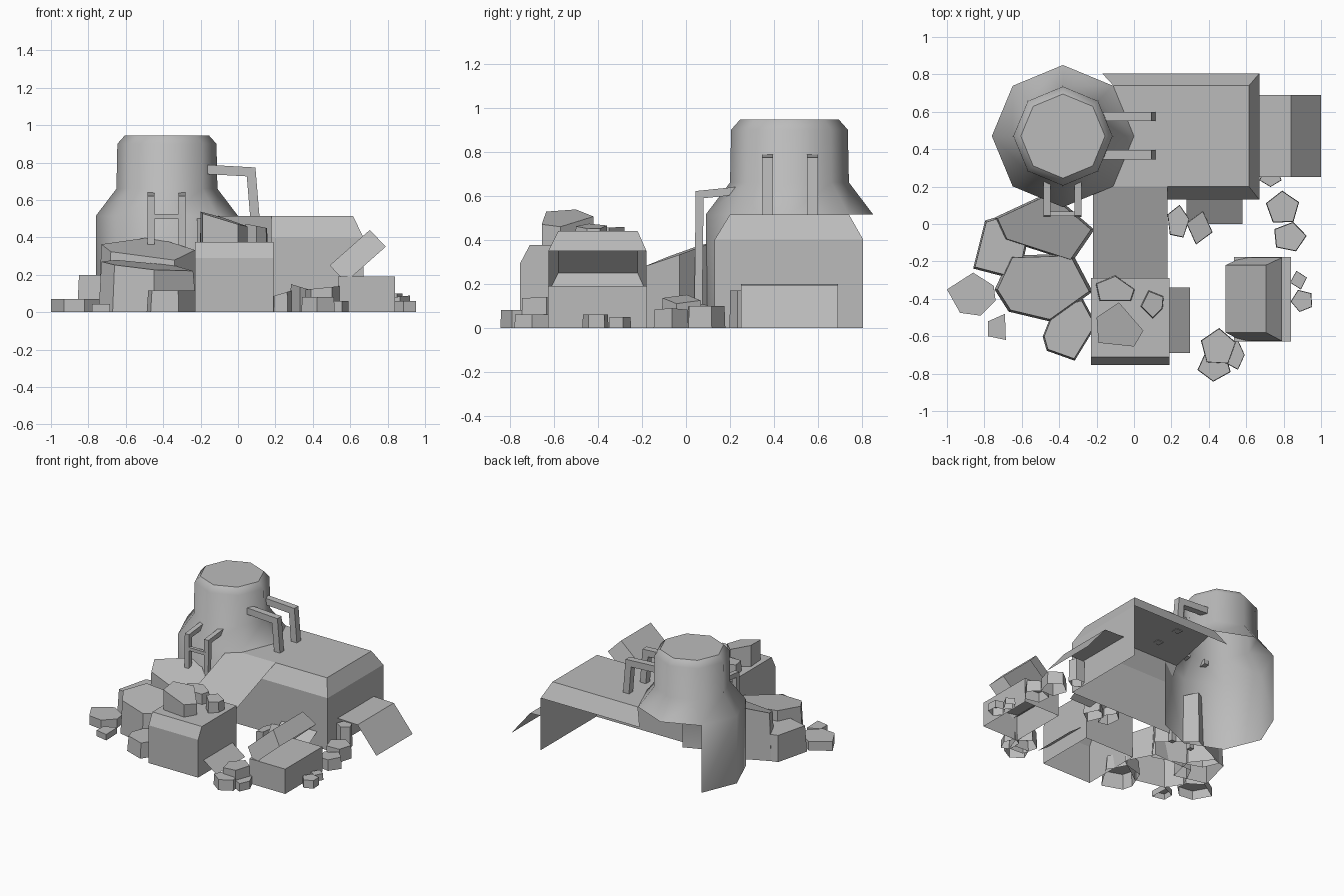
import bpy, bmesh, math
from mathutils import Vector

cube = bpy.data.objects.get("Cube")
if cube:
    bpy.data.objects.remove(cube, do_unlink=True)

grey = bpy.data.materials.new("plain_grey")
grey.use_nodes = True
grey.diffuse_color = (0.5, 0.5, 0.5, 1)
grey.node_tree.nodes["Principled BSDF"].inputs["Base Color"].default_value = (0.5, 0.5, 0.5, 1)


def make(name, verts, faces, smooth=None, fix=True):
    bm = bmesh.new()
    vs = [bm.verts.new(v) for v in verts]
    for f in faces:
        bm.faces.new([vs[i] for i in f])
    if fix:
        bmesh.ops.recalc_face_normals(bm, faces=bm.faces)
    me = bpy.data.meshes.new(name)
    bm.to_mesh(me)
    bm.free()
    me.materials.append(grey)
    ob = bpy.data.objects.new(name, me)
    bpy.context.collection.objects.link(ob)
    if smooth:
        bpy.ops.object.select_all(action='DESELECT')
        ob.select_set(True)
        bpy.context.view_layer.objects.active = ob
        bpy.ops.object.shade_smooth_by_angle(angle=math.radians(smooth))
    return ob


def strip(name, path, side):
    """Thin sheet: a path swept along one vector."""
    n = len(path)
    verts = [Vector(p) for p in path] + [Vector(p) + Vector(side) for p in path]
    return make(name, verts, [(i, i + 1, n + i + 1, n + i) for i in range(n - 1)], fix=False)


def shell(name, rings, cap=True):
    """Stacked rings of equal length, open underneath."""
    n = len(rings[0])
    verts = [v for r in rings for v in r]
    faces = [(k * n + i, k * n + (i + 1) % n, (k + 1) * n + (i + 1) % n, (k + 1) * n + i)
             for k in range(len(rings) - 1) for i in range(n)]
    if cap:
        faces.append(tuple(range((len(rings) - 1) * n, len(rings) * n)))
    return make(name, verts, faces)


def rect(x0, x1, y0, y1, z):
    return [(x0, y0, z), (x1, y0, z), (x1, y1, z), (x0, y1, z)]


def bar(name, path, w, axis):
    """Square bar along a path lying in a plane whose normal is axis."""
    pts = [Vector(p) for p in path]
    axis = Vector(axis)
    verts = []
    for i, p in enumerate(pts):
        ds = []
        if i > 0:
            ds.append((p - pts[i - 1]).normalized())
        if i < len(pts) - 1:
            ds.append((pts[i + 1] - p).normalized())
        t = sum(ds, Vector()).normalized()
        side = t.cross(axis) * (w / 2 / t.dot(ds[0]))
        a = axis * w / 2
        verts += [p + side + a, p - side + a, p - side - a, p + side - a]
    faces = [(k * 4 + i, k * 4 + (i + 1) % 4, k * 4 + 4 + (i + 1) % 4, k * 4 + 4 + i)
             for k in range(len(pts) - 1) for i in range(4)]
    e = len(verts) - 4
    faces += [(3, 2, 1, 0), (e, e + 1, e + 2, e + 3)]
    return make(name, verts, faces)


# Eight-sided tank; the lower wall is left open towards the building
prof = [(0.38, 0), (0.38, 0.515), (0.27, 0.66), (0.265, 0.9), (0.225, 0.945)]
verts = [(-0.38 + r * math.cos(i * math.pi / 4), 0.47 + r * math.sin(i * math.pi / 4), z)
         for r, z in prof for i in range(8)]
faces = [(k * 8 + i, k * 8 + (i + 1) % 8, k * 8 + 8 + (i + 1) % 8, k * 8 + 8 + i)
         for k in range(4) for i in range(8) if k > 0 or 3 <= i <= 6]
faces.append(tuple(range(32, 40)))
make("tank", verts, faces, 50)

# Main building: front wall, bevels, roof and right wall; back and floor open
verts = (rect(-0.22, 0.67, 0.13, 0.805, 0) + rect(-0.22, 0.67, 0.13, 0.805, 0.40)
         + rect(-0.22, 0.615, 0.20, 0.74, 0.515))
verts[7] = (-0.17, 0.805, 0.40)
verts[11] = (-0.11, 0.74, 0.515)
make("building", verts, [(0, 1, 5, 4), (1, 2, 6, 5), (4, 5, 9, 8), (5, 6, 10, 9),
                         (6, 7, 11, 10), (8, 9, 10, 11)])

# Front block with a chamfered front top edge
shell("front_block", [rect(-0.23, 0.19, -0.755, -0.29, 0), rect(-0.23, 0.19, -0.755, -0.29, 0.29),
                      rect(-0.23, 0.19, -0.71, -0.29, 0.375)])

# Sheet ramp joining the block to the roof
strip("ramp", [(-0.22, -0.30, 0.335), (-0.22, 0.20, 0.515)], (0.40, 0, 0))

# Folded awnings on the walls
strip("side_awning", [(1.0, 0.25, 0), (0.84, 0.25, 0.195), (0.67, 0.25, 0.2)], (0, 0.44, 0))
strip("front_awning", [(0.28, 0.0, 0.04), (0.28, 0.13, 0.12)], (0.30, 0, 0))
strip("block_awning", [(0.30, -0.69, 0.03), (0.19, -0.69, 0.11)], (0, 0.35, 0))

# Crate and its tilted lid
shell("crate", [rect(0.535, 0.84, -0.627, -0.177, 0), rect(0.535, 0.84, -0.627, -0.177, 0.19)])
shell("crate_lid", [
    [(0.575, -0.625, 0.16), (0.79, -0.625, 0.35), (0.79, -0.18, 0.35), (0.575, -0.18, 0.16)],
    [(0.49, -0.58, 0.25), (0.705, -0.58, 0.44), (0.705, -0.22, 0.44), (0.49, -0.22, 0.25)]])

# Pipes from the tank down to the roof
for n, y in (("front", 0.37), ("back", 0.575)):
    bar(n + "_pipe", [(-0.2, y, 0.765), (0.07, y, 0.75), (0.09, y, 0.51)], 0.05, (0, 1, 0))

# Ladder rails and rung
for n, x in (("right", -0.465), ("left", -0.30)):
    bar(n + "_ladder_rail", [(x, 0.23, 0.622), (x, 0.062, 0.605), (x, 0.055, 0.0)], 0.036, (1, 0, 0))
bar("ladder_rung", [(-0.465, 0.055, 0.512), (-0.30, 0.055, 0.512)], 0.025, (0, 1, 0))


def rock(name, pts, z0, z1, sx=0, sy=0, grow=1.07):
    """Prism with a sloping top and slightly wider foot."""
    cx = sum(p[0] for p in pts) / len(pts)
    cy = sum(p[1] for p in pts) / len(pts)
    top = [(x, y, z1 + sx * (x - cx) + sy * (y - cy)) for x, y in pts]
    foot = [(cx + (x - cx) * grow, cy + (y - cy) * grow, z0) for x, y in pts]
    shell(name, [foot, top])


# Large boulders: outline, foot height, top height, slopes
rock("boulder_back", [(-.73, .03), (-.45, .16), (-.23, -.03), (-.34, -.19), (-.68, -.08)], 0, .34, -.02, .35)
rock("boulder_middle", [(-.73, -.35), (-.65, -.18), (-.34, -.17), (-.24, -.36), (-.45, -.51), (-.66, -.46)],
     0, .25, -.10, .1)
rock("boulder_left", [(-.85, -.23), (-.79, .01), (-.69, .04), (-.58, -.10), (-.62, -.29)], 0, .20)
rock("boulder_front", [(-.48, -.60), (-.42, -.45), (-.28, -.41), (-.21, -.54), (-.32, -.72), (-.46, -.67)],
     0, .115)
rock("stone_far_left", [(-1.0, -.35), (-.86, -.26), (-.75, -.33), (-.74, -.41), (-.82, -.49), (-.93, -.475)],
     0, .07, 0, 0, 1.0)
rock("stone_left", [(-.78, -.52), (-.69, -.48), (-.685, -.62), (-.78, -.60)], 0, .045, 0, 0, 1.0)
rock("block_top_boulder", [(-.20, -.50), (-.08, -.42), (.05, -.57), (0, -.655), (-.19, -.635)],
     .375, .50, -.3, .05, 1.0)
rock("block_top_stone", [(-.20, -.32), (-.10, -.28), (0, -.35), (-.02, -.41), (-.18, -.41)], .33, .455, 0, .05)

# Small stones: centre, radii, sides, turn, height, slope
stones = [
    (.235, .01, .06, .09, 5, 10, .10, .3), (.35, -.02, .07, .09, 4, 75, .13, -.3),
    (.795, .085, .09, .09, 5, 20, .10, 0), (.83, -.07, .09, .08, 5, 5, .08, .1),
    (.88, -.30, .045, .05, 4, 15, .05, 0), (.90, -.41, .06, .06, 5, 40, .06, 0),
    (.45, -.66, .095, .10, 5, 15, .13, .1), (.43, -.76, .09, .08, 5, 50, .08, 0),
    (.54, -.70, .05, .08, 5, 0, .06, 0), (.73, .25, .06, .05, 5, 54, .17, 0)]
for k, (cx, cy, rx, ry, n, turn, h, s) in enumerate(stones):
    ang = [math.radians(turn) + 2 * math.pi * i / n for i in range(n)]
    rock(f"stone_{k + 1}", [(cx + rx * math.cos(a), cy + ry * math.sin(a)) for a in ang], 0, h, s, 0, 1.04)
rock("block_top_pebble", [(.04, -.44), (.08, -.36), (.155, -.39), (.15, -.45), (.10, -.50)], .375, .46, -.2, 0)
